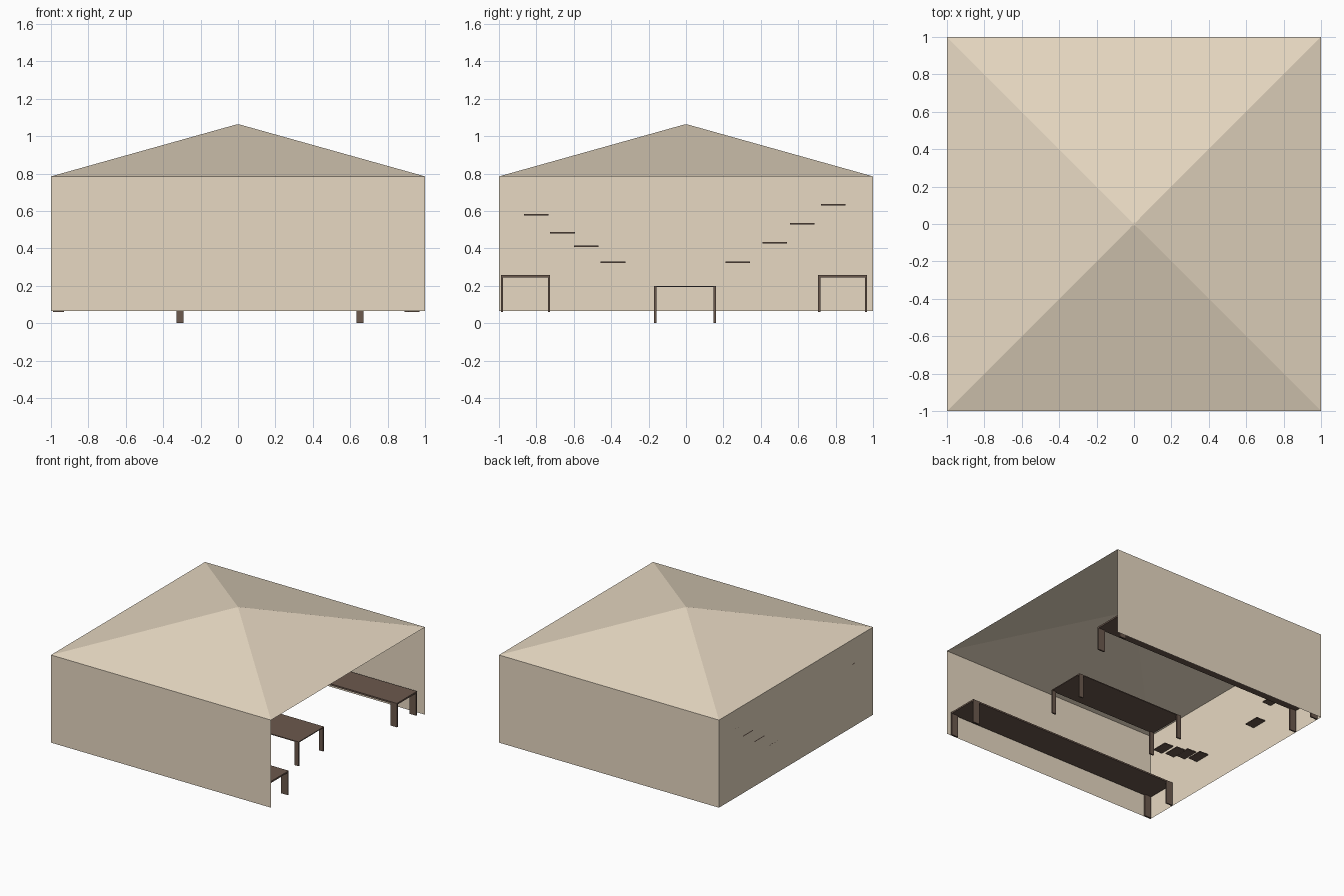
import bpy, bmesh, math
from mathutils import Matrix

if "Cube" in bpy.data.objects:
    bpy.data.objects.remove(bpy.data.objects["Cube"])


def material(name, rgb):
    m = bpy.data.materials.new(name)
    m.diffuse_color = (*rgb, 1)
    m.use_nodes = True
    m.node_tree.nodes["Principled BSDF"].inputs["Base Color"].default_value = m.diffuse_color
    return m


PLASTER = material("plaster", (0.80, 0.69, 0.54))
WOOD = material("wood", (0.15, 0.10, 0.075))


def add_object(name, bm, mat):
    mesh = bpy.data.meshes.new(name)
    bm.to_mesh(mesh)
    bm.free()
    mesh.materials.append(mat)
    obj = bpy.data.objects.new(name, mesh)
    bpy.context.collection.objects.link(obj)
    return obj


def box(name, x, y, z, mat=WOOD):
    """Box given by its (min, max) range on each axis."""
    bm = bmesh.new()
    bmesh.ops.create_cube(bm, size=1)
    for v in bm.verts:
        v.co = [(r[0] + r[1]) / 2 + c * (r[1] - r[0]) for r, c in zip((x, y, z), v.co)]
    return add_object(name, bm, mat)


def table(name, x, y, z, top, leg_x, leg_y):
    """Flat top on four flush board legs."""
    box(name + "_top", x, y, (z[1] - top, z[1]))
    for xs in ((x[0], x[0] + leg_x), (x[1] - leg_x, x[1])):
        for ys in ((y[0], y[0] + leg_y), (y[1] - leg_y, y[1])):
            box(name + "_leg", xs, ys, (z[0], z[1] - top))


WALL_LOW, EAVES, PEAK = 0.065, 0.785, 1.063

# Three thin walls; the right side (+x) is open
bm = bmesh.new()
path = [(1, 1), (-1, 1), (-1, -1), (1, -1)]
low = [bm.verts.new((x, y, WALL_LOW)) for x, y in path]
high = [bm.verts.new((x, y, EAVES)) for x, y in path]
for i in range(3):
    bm.faces.new((low[i + 1], low[i], high[i], high[i + 1]))
bmesh.ops.reverse_faces(bm, faces=[f for f in bm.faces
                                   if f.normal.dot(f.calc_center_median()) < 0])
add_object("walls", bm, PLASTER)

# Shallow pyramid roof, open underneath
bm = bmesh.new()
bmesh.ops.create_cone(bm, cap_ends=False, segments=4, radius1=math.sqrt(2),
                      radius2=0.01, depth=PEAK - EAVES,
                      matrix=Matrix.Translation((0, 0, (PEAK + EAVES) / 2))
                      @ Matrix.Rotation(math.pi / 4, 4, 'Z'))
bmesh.ops.holes_fill(bm, edges=[e for e in bm.edges
                                if all(v.co.z > 1 for v in e.verts)], sides=4)
bmesh.ops.recalc_face_normals(bm, faces=bm.faces)
if sum(f.normal.z for f in bm.faces) < 0:
    bmesh.ops.reverse_faces(bm, faces=bm.faces)
add_object("roof", bm, PLASTER)

# Long counters along both side walls, low table in the middle
table("front_counter", (-0.99, 0.97), (-0.99, -0.727), (0.06, 0.257), 0.013, 0.06, 0.012)
table("back_counter", (-0.99, 0.95), (0.706, 0.968), (0.06, 0.257), 0.013, 0.06, 0.012)
table("middle_table", (-0.328, 0.67), (-0.17, 0.16), (0.005 - 0.005, 0.2), 0.007, 0.037, 0.012)

# Small shelves stepping up the rear wall
for y, z in [(-0.80, 0.58), (-0.66, 0.485), (-0.533, 0.412), (-0.39, 0.326),
             (0.277, 0.326), (0.475, 0.431), (0.622, 0.533), (0.788, 0.633)]:
    box("wall_shelf", (-1, -0.92), (y - 0.066, y + 0.066), (z - 0.004, z + 0.004))
